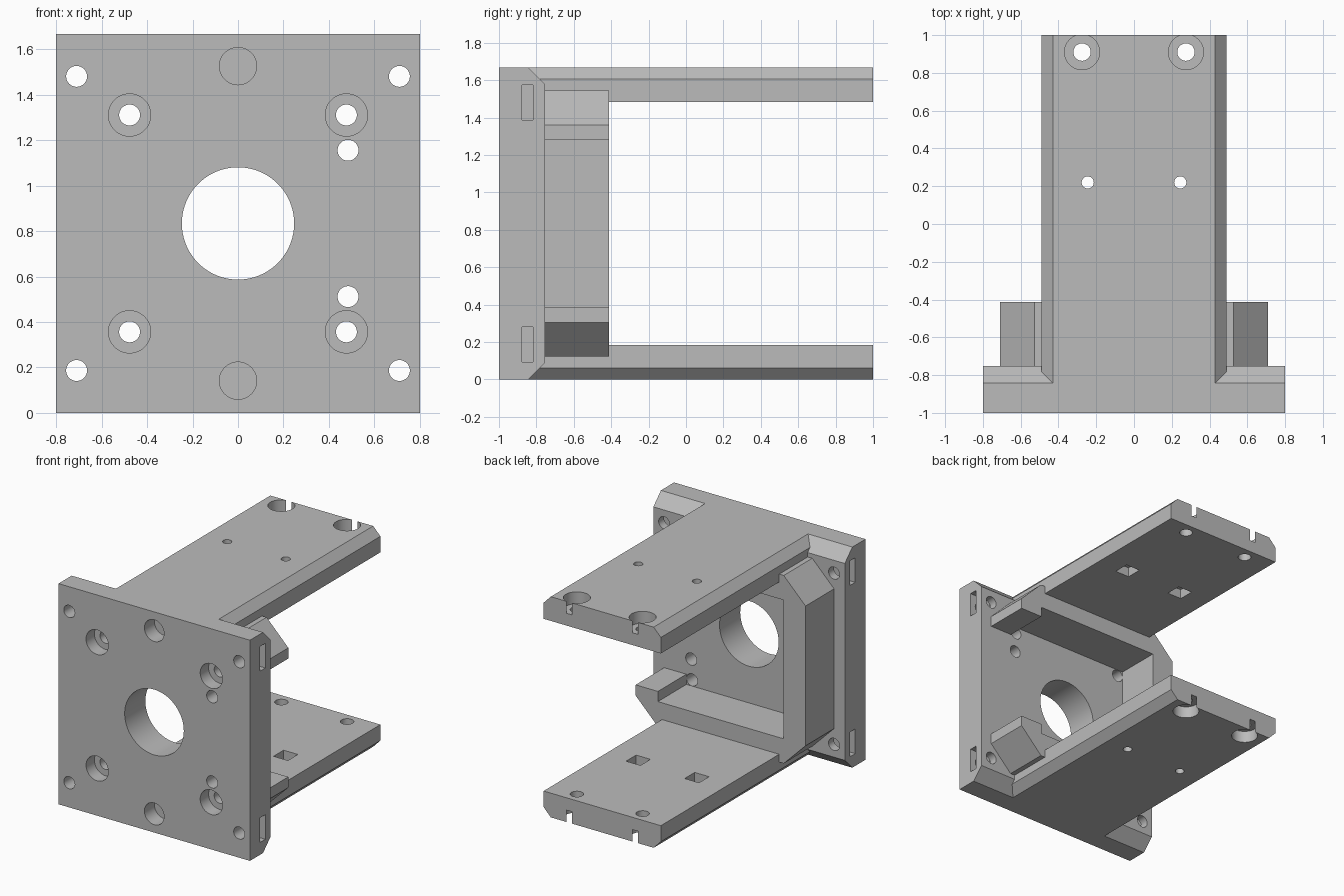
import bpy, bmesh, math
from mathutils import Matrix

if "Cube" in bpy.data.objects:
    bpy.data.objects.remove(bpy.data.objects["Cube"])

H = 1.667          # overall height
MID = H / 2        # height of the motor axis
grey = bpy.data.materials.new("grey_plastic")
grey.use_nodes = True
grey.diffuse_color = (0.5, 0.5, 0.5, 1)
grey.node_tree.nodes["Principled BSDF"].inputs["Base Color"].default_value = (0.5, 0.5, 0.5, 1)


def finish(bm, name):
    bmesh.ops.recalc_face_normals(bm, faces=bm.faces)
    mesh = bpy.data.meshes.new(name)
    bm.to_mesh(mesh)
    bm.free()
    mesh.materials.append(grey)
    ob = bpy.data.objects.new(name, mesh)
    bpy.context.collection.objects.link(ob)
    return ob


def prism(name, points, axis, start, end):
    """Extrude a closed profile along x (points are y, z) or y (points are x, z)."""
    bm = bmesh.new()
    if axis == 'x':
        verts = [bm.verts.new((start, a, b)) for a, b in points]
        move = (end - start, 0, 0)
    else:
        verts = [bm.verts.new((a, start, b)) for a, b in points]
        move = (0, end - start, 0)
    face = bm.faces.new(verts)
    new = bmesh.ops.extrude_face_region(bm, geom=[face])["geom"]
    bmesh.ops.translate(bm, vec=move, verts=[v for v in new if isinstance(v, bmesh.types.BMVert)])
    return finish(bm, name)


def box(name, lo, hi):
    return prism(name, [(lo[0], lo[2]), (hi[0], lo[2]), (hi[0], hi[2]), (lo[0], hi[2])],
                 'y', lo[1], hi[1])


def drill(axis, a, b, r, start, end, seg=48):
    """Cylinder cutter along y (a, b = x, z) or z (a, b = x, y)."""
    bm = bmesh.new()
    bmesh.ops.create_cone(bm, cap_ends=True, segments=seg, radius1=r, radius2=r,
                          depth=abs(end - start))
    c = (start + end) / 2
    if axis == 'y':
        m = Matrix.Translation((a, c, b)) @ Matrix.Rotation(math.pi / 2, 4, 'X')
    else:
        m = Matrix.Translation((a, b, c))
    bmesh.ops.transform(bm, matrix=m, verts=bm.verts)
    return finish(bm, "hole_cutter")


# Face plate with bevelled rear top and bottom edges
back, bev = -0.753, 0.09
bracket = prism("motor_bracket",
                [(-1, 0), (back - bev, 0), (back, bev), (back, H - bev), (back - bev, H), (-1, H)],
                'x', -0.8, 0.8)

# Top and bottom arms, outer edges bevelled
arm = [(-0.49, 0.183), (-0.49, 0.062), (-0.43, 0), (0.43, 0), (0.49, 0.062), (0.49, 0.183)]
bottom_arm = prism("bottom_arm", arm, 'y', -0.95, 1)
top_arm = prism("top_arm", [(x, H - z) for x, z in arm], 'y', -0.95, 1)

# C-shaped motor housing, open on one side
inner, outer, cut, gap = 0.524, 0.71, 0.528, 0.447
half = [(-inner, inner), (inner, inner), (inner, gap), (outer, gap),
        (outer, cut), (cut, outer), (-cut, outer), (-outer, cut)]
ring = half[:]
ring += [(x, -z) for x, z in reversed(half)]
housing = prism("motor_housing", [(x, MID + z) for x, z in ring], 'y', -0.8, -0.413)

# Holes in the face plate
cutters = [drill('y', 0, MID, 0.247, -1.1, -0.6, 96)]
for up in (-1, 1):
    for side in (-1, 1):
        x, z = side * 0.477, MID + up * 0.477
        cutters.append(drill('y', x, z, 0.046, -1.1, -0.6))
        cutters.append(drill('y', x, z, 0.093, -1.1, -0.9))
        # Corner hole and its nut slot from the side
        z = MID + up * 0.647
        cutters.append(drill('y', side * 0.71, z, 0.046, -1.1, -0.6))
        x0, x1 = sorted((side * 0.62, side * 0.9))
        cutters.append(box("slot_cutter", (x0, -0.877, z - 0.093), (x1, -0.817, z + 0.093)))
    cutters.append(drill('y', 0.484, MID + up * 0.322, 0.046, -1.1, -0.6))
    cutters.append(drill('y', 0, MID + up * 0.692, 0.082, -1.1, -0.88))

# Holes and square nut pockets in the arms
for up in (-1, 1):
    def level(d):
        return MID + up * (MID - d)   # d is the depth below the outer arm face
    for side in (-1, 1):
        cutters.append(drill('z', side * 0.275, 0.91, 0.046, level(-0.1), level(0.3)))
        cutters.append(drill('z', side * 0.275, 0.91, 0.093, level(-0.1), level(0.09)))
        cutters.append(drill('z', side * 0.245, 0.22, 0.032, level(-0.1), level(0.3)))
        z0, z1 = sorted((level(0.11), level(0.3)))
        cutters.append(box("pocket_cutter", (side * 0.245 - 0.06, 0.16, z0),
                           (side * 0.245 + 0.06, 0.28, z1)))

# Merge the parts, then cut the holes
parts = [top_arm, bottom_arm, housing]
for ob in parts + cutters:
    ob.hide_render = True
    mod = bracket.modifiers.new(ob.name, 'BOOLEAN')
    mod.operation = 'UNION' if ob in parts else 'DIFFERENCE'
    mod.solver = 'EXACT'
    mod.object = ob
bpy.context.view_layer.update()
merged = bpy.data.meshes.new_from_object(
    bracket.evaluated_get(bpy.context.evaluated_depsgraph_get()))
bracket.modifiers.clear()
bracket.data = merged
merged.name = "motor_bracket"
merged.materials.clear()
merged.materials.append(grey)
for poly in merged.polygons:
    poly.material_index = 0
for ob in parts + cutters:
    bpy.data.objects.remove(ob)

# Smooth the hole walls, keep the edges sharp
bpy.ops.object.select_all(action='DESELECT')
bracket.select_set(True)
bpy.context.view_layer.objects.active = bracket
bpy.ops.object.shade_smooth_by_angle(angle=math.radians(30))
